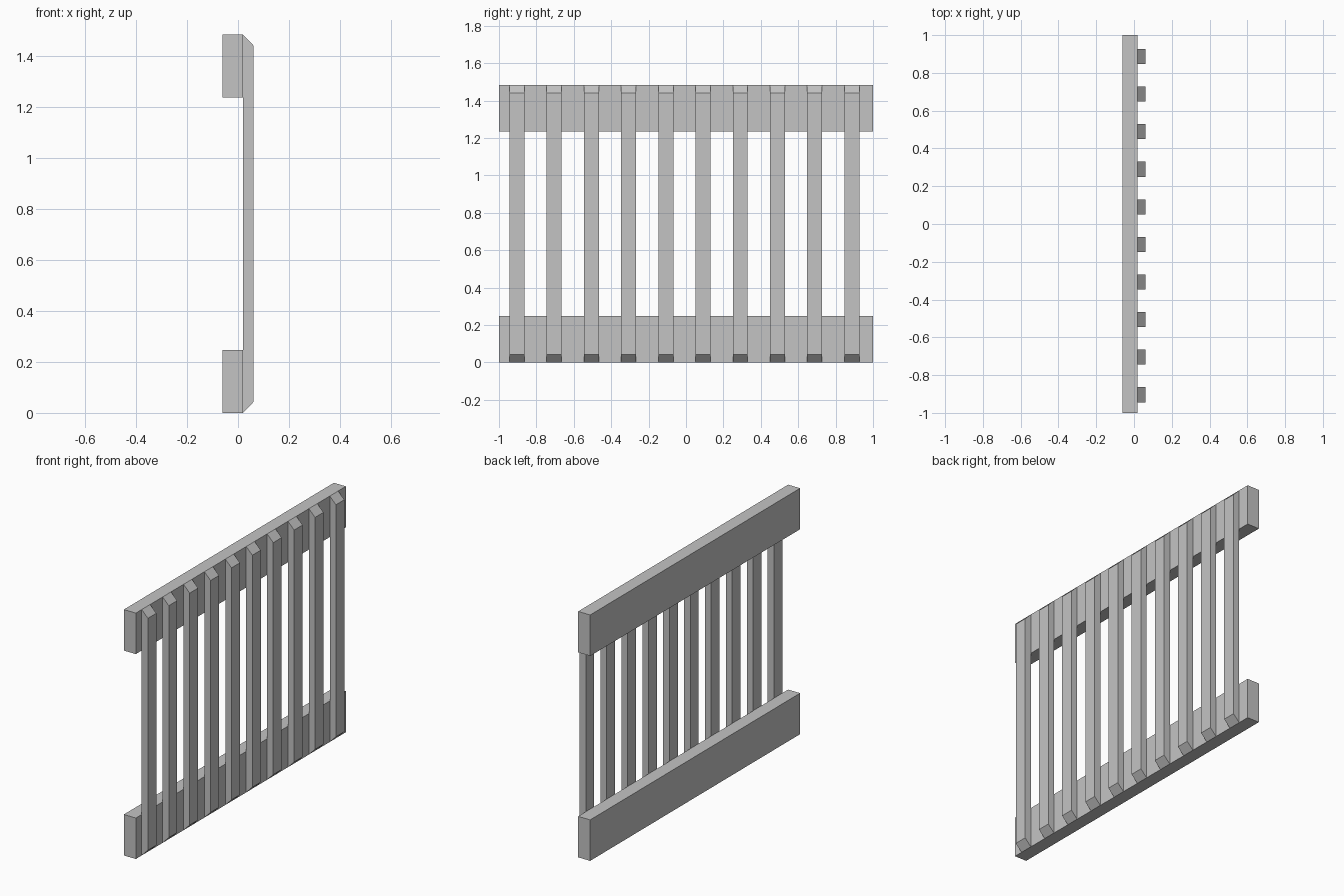
import bpy
import bmesh

cube = bpy.data.objects.get("Cube")
if cube:
    bpy.data.objects.remove(cube, do_unlink=True)

BACK, MID, FACE = -0.061, 0.019, 0.06   # rail back, rail/slat contact, slat face
HEIGHT, RAIL_H, BEVEL = 1.482, 0.247, 0.042
SLATS, PITCH, FIRST, WIDTH = 10, 0.199, -0.904, 0.08

grey = bpy.data.materials.new("plain_grey")
grey.use_nodes = True
colour = (0.55, 0.55, 0.55, 1)
grey.diffuse_color = colour
grey.node_tree.nodes["Principled BSDF"].inputs["Base Color"].default_value = colour


def extrude_profile(name, profile, y0, y1):
    """Extrude an x-z outline along y into a solid."""
    bm = bmesh.new()
    face = bm.faces.new([bm.verts.new((x, y0, z)) for x, z in profile])
    new = bmesh.ops.extrude_face_region(bm, geom=[face])["geom"]
    verts = [v for v in new if isinstance(v, bmesh.types.BMVert)]
    bmesh.ops.translate(bm, verts=verts, vec=(0, y1 - y0, 0))
    bmesh.ops.recalc_face_normals(bm, faces=bm.faces)
    mesh = bpy.data.meshes.new(name)
    bm.to_mesh(mesh)
    bm.free()
    mesh.materials.append(grey)
    obj = bpy.data.objects.new(name, mesh)
    bpy.context.collection.objects.link(obj)
    return obj


# Horizontal rails
for name, z in (("bottom_rail", 0), ("top_rail", HEIGHT - RAIL_H)):
    extrude_profile(name, [(BACK, z), (MID, z), (MID, z + RAIL_H), (BACK, z + RAIL_H)], -1, 1)

# Vertical slats with angled ends
outline = [(MID, 0), (FACE, BEVEL), (FACE, HEIGHT - BEVEL), (MID, HEIGHT)]
for i in range(SLATS):
    y = FIRST + i * PITCH
    extrude_profile(f"slat_{i + 1}", outline, y - WIDTH / 2, y + WIDTH / 2)
